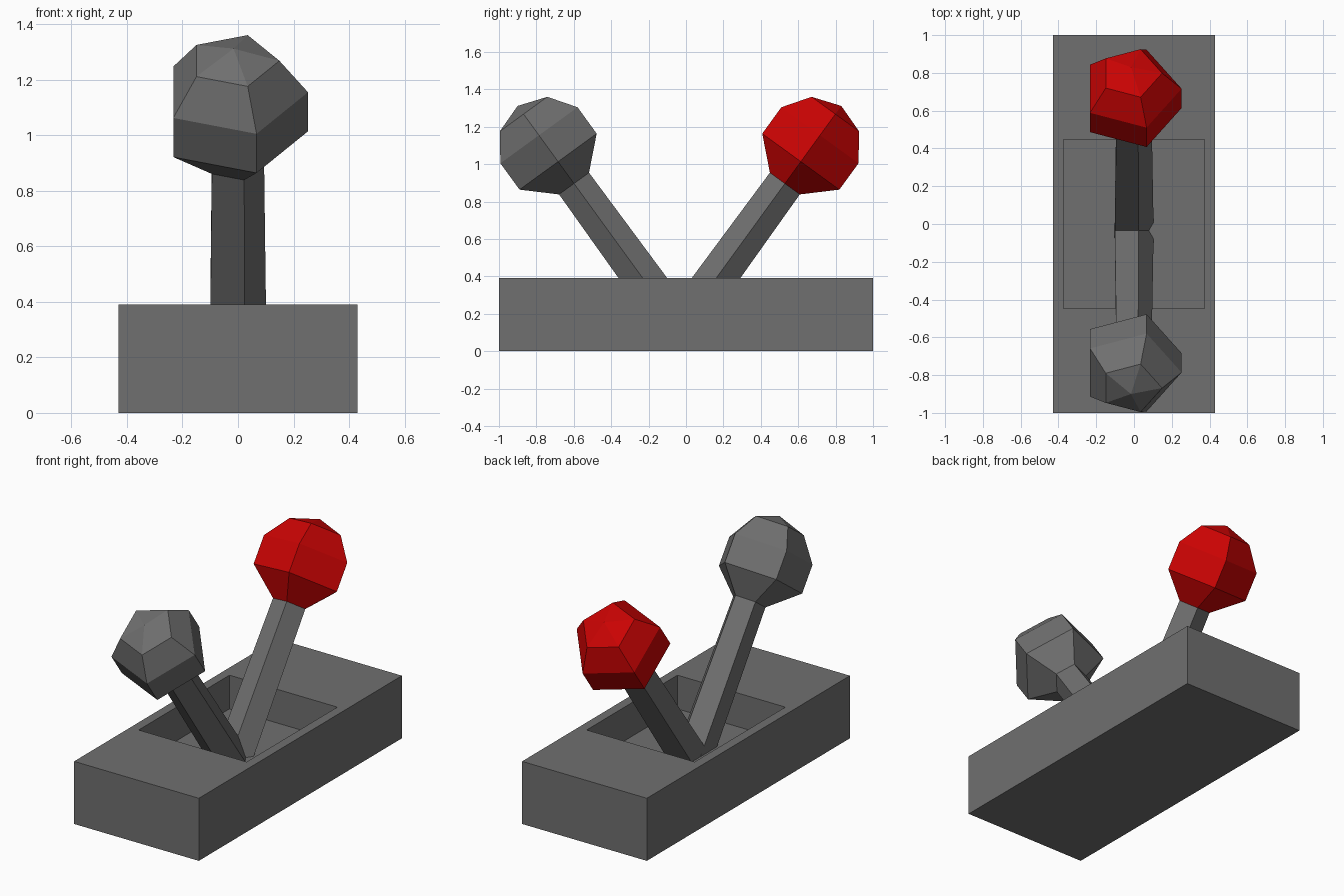
import bpy, bmesh
from math import sin, cos, radians, tau
from mathutils import Vector

if "Cube" in bpy.data.objects:
    bpy.data.objects.remove(bpy.data.objects["Cube"])


def paint(name, colour):
    mat = bpy.data.materials.new(name)
    mat.diffuse_color = colour
    mat.use_nodes = True
    mat.node_tree.nodes["Principled BSDF"].inputs["Base Color"].default_value = mat.diffuse_color
    return mat


DARK_GREY = paint("dark_grey", (0.16, 0.16, 0.16, 1))
RED = paint("red", (0.6, 0.001, 0.001, 1))


def loft(name, rings, cap_start=False, cap_end=False, mat=DARK_GREY):
    """Skin equal-length point rings; a one-point final ring becomes an apex."""
    bm = bmesh.new()
    loops = [[bm.verts.new(p) for p in ring] for ring in rings]
    for a, b in zip(loops, loops[1:]):
        n = len(a)
        for i in range(n):
            j = (i + 1) % n
            if len(b) == 1:
                bm.faces.new((a[i], a[j], b[0]))
            else:
                bm.faces.new((a[i], a[j], b[j], b[i]))
    if cap_start:
        bm.faces.new(loops[0])
    if cap_end:
        bm.faces.new(loops[-1])
    bmesh.ops.recalc_face_normals(bm, faces=bm.faces)
    mesh = bpy.data.meshes.new(name)
    bm.to_mesh(mesh)
    bm.free()
    mesh.materials.append(mat)
    obj = bpy.data.objects.new(name, mesh)
    bpy.context.collection.objects.link(obj)
    return obj


def rect(x, y, z):
    return [(-x, -y, z), (x, -y, z), (x, y, z), (-x, y, z)]


# Base block with a rectangular pocket in its top
loft("base", [rect(0.43, 1, 0), rect(0.43, 1, 0.39),
              rect(0.372, 0.447, 0.39), rect(0.372, 0.447, 0.18)],
     cap_start=True, cap_end=True)

# Five-sided levers, mirrored across the plane y = PIVOT_Y
PIVOT_Y = -0.035
TILT = radians(36)
KNOB_Y, KNOB_Z = 0.665 - PIVOT_Y, 1.084


def pentagon(side, along, radius, cx):
    """Ring around the tilted lever axis; along is measured from the knob centre."""
    pts = []
    for k in range(5 if radius else 1):
        a = tau * k / 5
        v = radius * sin(a)
        pts.append(Vector((cx + radius * cos(a),
                           PIVOT_Y + side * (KNOB_Y + along * sin(TILT) + v * cos(TILT)),
                           KNOB_Z + along * cos(TILT) - v * sin(TILT))))
    return pts


def lever(prefix, side, knob_mat):
    neck = pentagon(side, -0.232, 0.104, -0.01)
    # Slightly tapered shaft running down through the pocket floor
    loft(prefix + "_shaft", [pentagon(side, -1.18, 0.114, -0.01), neck], cap_start=True)
    # Faceted knob
    loft(prefix + "_knob", [neck,
                            pentagon(side, -0.087, 0.268, -0.016),
                            pentagon(side, 0.087, 0.268, -0.016),
                            pentagon(side, 0.227, 0.165, -0.016),
                            pentagon(side, 0.281, 0, -0.016)], mat=knob_mat)


lever("back_lever", 1, RED)
lever("front_lever", -1, DARK_GREY)
